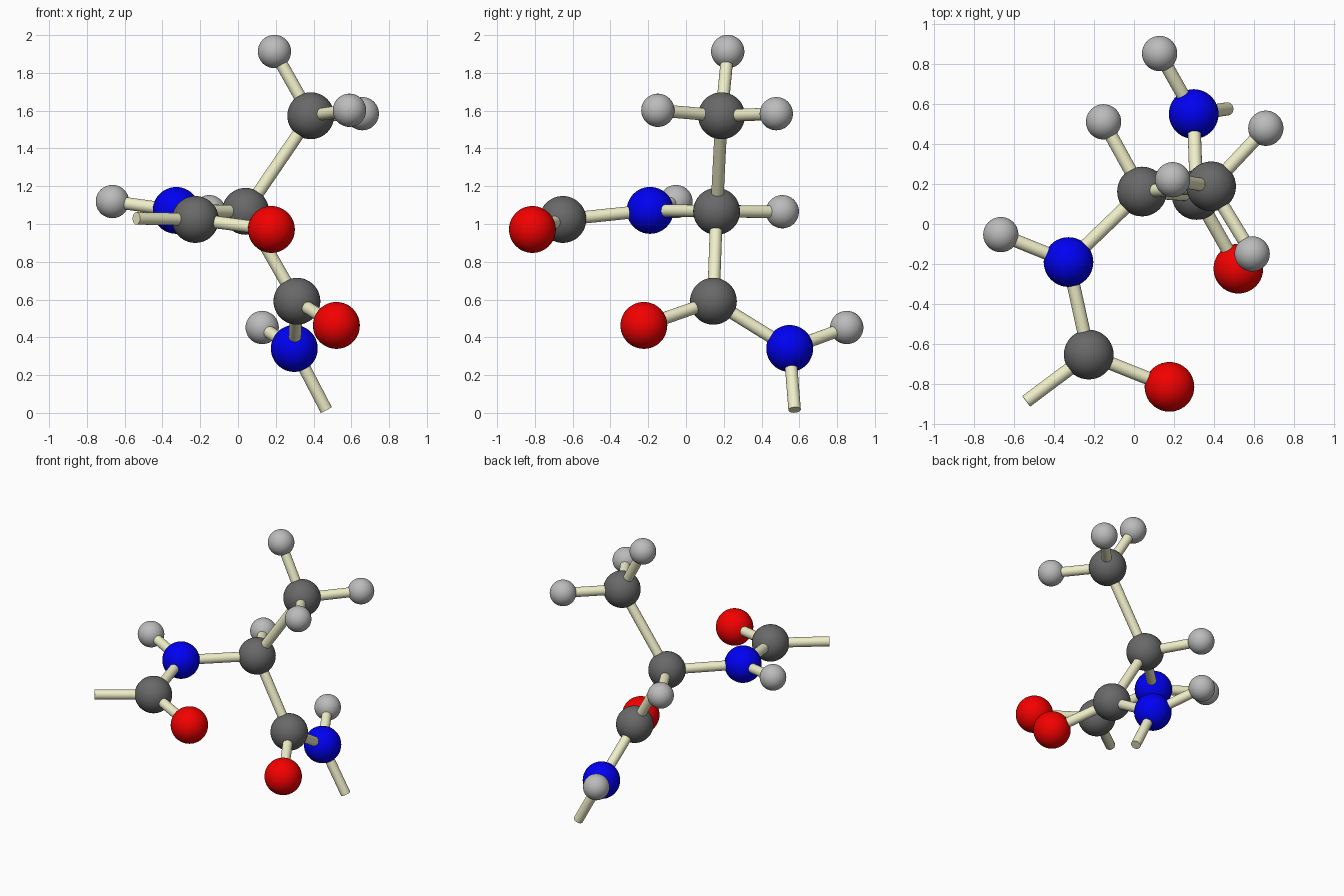
import bpy
from mathutils import Vector

if "Cube" in bpy.data.objects:
    bpy.data.objects.remove(bpy.data.objects["Cube"])


def material(name, rgb):
    m = bpy.data.materials.new(name)
    m.diffuse_color = (*rgb, 1)
    m.use_nodes = True
    m.node_tree.nodes["Principled BSDF"].inputs["Base Color"].default_value = m.diffuse_color
    return m


CARBON = material("carbon_grey", (0.14, 0.14, 0.14))
HYDROGEN = material("hydrogen_grey", (0.5, 0.5, 0.5))
NITROGEN = material("nitrogen_blue", (0.0, 0.0, 0.9))
OXYGEN = material("oxygen_red", (0.9, 0.0, 0.0))
STICK = material("bond_cream", (0.87, 0.86, 0.58))
BIG, SMALL, BOND_R = 0.124, 0.088, 0.033

# Atoms: name -> (material, radius, centre)
atoms = {
    "alpha_carbon": (CARBON, BIG, (0.04, 0.162, 1.067)),
    "alpha_hydrogen": (HYDROGEN, SMALL, (-0.152, 0.51, 1.065)),
    "methyl_carbon": (CARBON, BIG, (0.385, 0.188, 1.573)),
    "methyl_hydrogen_top": (HYDROGEN, SMALL, (0.193, 0.221, 1.913)),
    "methyl_hydrogen_back": (HYDROGEN, SMALL, (0.658, 0.478, 1.584)),
    "methyl_hydrogen_front": (HYDROGEN, SMALL, (0.59, -0.149, 1.602)),
    "upper_nitrogen": (NITROGEN, BIG, (-0.327, -0.19, 1.072)),
    "upper_amide_hydrogen": (HYDROGEN, SMALL, (-0.665, -0.053, 1.119)),
    "upper_carbonyl_carbon": (CARBON, BIG, (-0.226, -0.652, 1.024)),
    "upper_oxygen": (OXYGEN, BIG, (0.177, -0.813, 0.971)),
    "lower_carbonyl_carbon": (CARBON, BIG, (0.312, 0.145, 0.591)),
    "lower_oxygen": (OXYGEN, BIG, (0.521, -0.223, 0.463)),
    "lower_nitrogen": (NITROGEN, BIG, (0.298, 0.549, 0.341)),
    "lower_amide_hydrogen": (HYDROGEN, SMALL, (0.128, 0.851, 0.452)),
}

# Bonds between pairs of atoms
bonds = [
    ("alpha_carbon", "alpha_hydrogen"),
    ("alpha_carbon", "methyl_carbon"),
    ("alpha_carbon", "upper_nitrogen"),
    ("alpha_carbon", "lower_carbonyl_carbon"),
    ("methyl_carbon", "methyl_hydrogen_top"),
    ("methyl_carbon", "methyl_hydrogen_back"),
    ("methyl_carbon", "methyl_hydrogen_front"),
    ("upper_nitrogen", "upper_amide_hydrogen"),
    ("upper_nitrogen", "upper_carbonyl_carbon"),
    ("upper_carbonyl_carbon", "upper_oxygen"),
    ("lower_carbonyl_carbon", "lower_oxygen"),
    ("lower_carbonyl_carbon", "lower_nitrogen"),
    ("lower_nitrogen", "lower_amide_hydrogen"),
]

# Open chain ends: atom -> free end of the stick
chain_ends = {
    "upper_carbonyl_carbon": (-0.538, -0.885, 1.03),
    "lower_nitrogen": (0.467, 0.575, 0.016),
}


def finish(name, mat):
    ob = bpy.context.object
    ob.name = name
    ob.data.materials.append(mat)
    bpy.ops.object.shade_smooth_by_angle()


def ball(name, mat, radius, centre):
    bpy.ops.mesh.primitive_uv_sphere_add(segments=40, ring_count=24,
                                         radius=radius, location=centre)
    finish(name, mat)


def stick(name, a, b):
    a, b = Vector(a), Vector(b)
    d = b - a
    bpy.ops.mesh.primitive_cylinder_add(
        vertices=32, radius=BOND_R, depth=d.length, location=(a + b) / 2,
        rotation=d.to_track_quat('Z', 'Y').to_euler())
    finish(name, STICK)


for name, (mat, radius, centre) in atoms.items():
    ball(name, mat, radius, centre)
for a, b in bonds:
    stick(f"bond_{a}_to_{b}", atoms[a][2], atoms[b][2])
for a, end in chain_ends.items():
    stick(f"chain_end_{a}", atoms[a][2], end)
